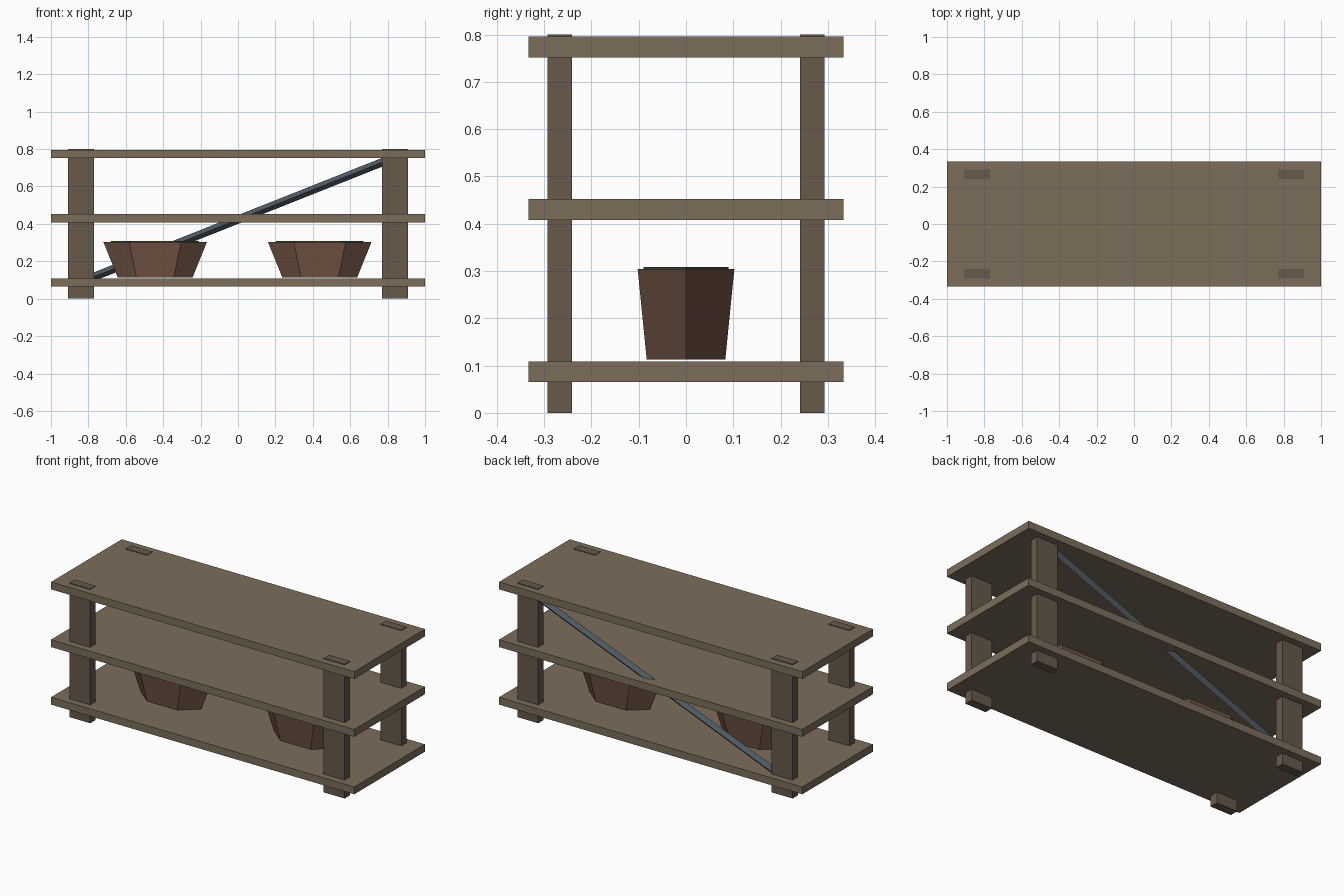
import bpy, bmesh
from math import cos, sin, pi
from mathutils import Vector

if "Cube" in bpy.data.objects:
    bpy.data.objects.remove(bpy.data.objects["Cube"])


def material(name, rgb):
    m = bpy.data.materials.new(name)
    m.diffuse_color = (*rgb, 1)
    m.use_nodes = True
    m.node_tree.nodes["Principled BSDF"].inputs["Base Color"].default_value = m.diffuse_color
    return m


SHELF = material("shelf_wood", (0.20, 0.155, 0.105))
POST = material("post_wood", (0.135, 0.10, 0.068))
STEEL = material("brace_steel", (0.075, 0.095, 0.115))
CLAY = material("pot_clay", (0.16, 0.085, 0.055))
GREEN = material("pot_filling", (0.04, 0.07, 0.04))


def make(name, bm, mat):
    bmesh.ops.recalc_face_normals(bm, faces=bm.faces)
    mesh = bpy.data.meshes.new(name)
    bm.to_mesh(mesh)
    bm.free()
    mesh.materials.append(mat)
    ob = bpy.data.objects.new(name, mesh)
    bpy.context.collection.objects.link(ob)
    return ob


def box(name, centre, size, mat):
    bm = bmesh.new()
    bmesh.ops.create_cube(bm, size=1)
    bmesh.ops.scale(bm, vec=size, verts=bm.verts)
    bmesh.ops.translate(bm, vec=centre, verts=bm.verts)
    return make(name, bm, mat)


def prism(name, lower, upper, mat):
    """Closed solid between two matching rings of points."""
    bm = bmesh.new()
    a = [bm.verts.new(p) for p in lower]
    b = [bm.verts.new(p) for p in upper]
    n = len(a)
    for i in range(n):
        j = (i + 1) % n
        bm.faces.new((a[i], a[j], b[j], b[i]))
    bm.faces.new(a[::-1])
    bm.faces.new(b)
    return make(name, bm, mat)


def hexagon(x, rx, ry, z):
    return [(x + rx * cos(i * pi / 3), ry * sin(i * pi / 3), z) for i in range(6)]


# Three shelf boards
for label, z in (("bottom", 0.087), ("middle", 0.430), ("top", 0.774)):
    box(label + "_shelf", (0, 0, z), (2, 0.666, 0.044), SHELF)

# Four posts, poking slightly through the top board
for xl, sx in (("left", -1), ("right", 1)):
    for yl, sy in (("front", -1), ("back", 1)):
        box(f"{yl}_{xl}_post", (sx * 0.839, sy * 0.267, 0.4), (0.138, 0.051, 0.8), POST)

# Diagonal back brace: a square bar standing on its edge
start, end = Vector((-0.84, 0.267, 0.09)), Vector((0.84, 0.267, 0.757))
along = (end - start).normalized()
side = Vector((0, 1, 0))
up = along.cross(side).normalized()
ring = [0.022 * (cos(i * pi / 2) * side + sin(i * pi / 2) * up) for i in range(4)]
prism("back_brace", [start + p for p in ring], [end + p for p in ring], STEEL)

# Two tapered six-sided pots with their fillings
for label, x in (("left", -0.443), ("right", 0.437)):
    prism(label + "_pot", hexagon(x, 0.20, 0.096, 0.113),
          hexagon(x, 0.277, 0.118, 0.304), CLAY)
    prism(label + "_pot_filling", hexagon(x, 0.235, 0.104, 0.296),
          hexagon(x, 0.235, 0.104, 0.309), GREEN)
